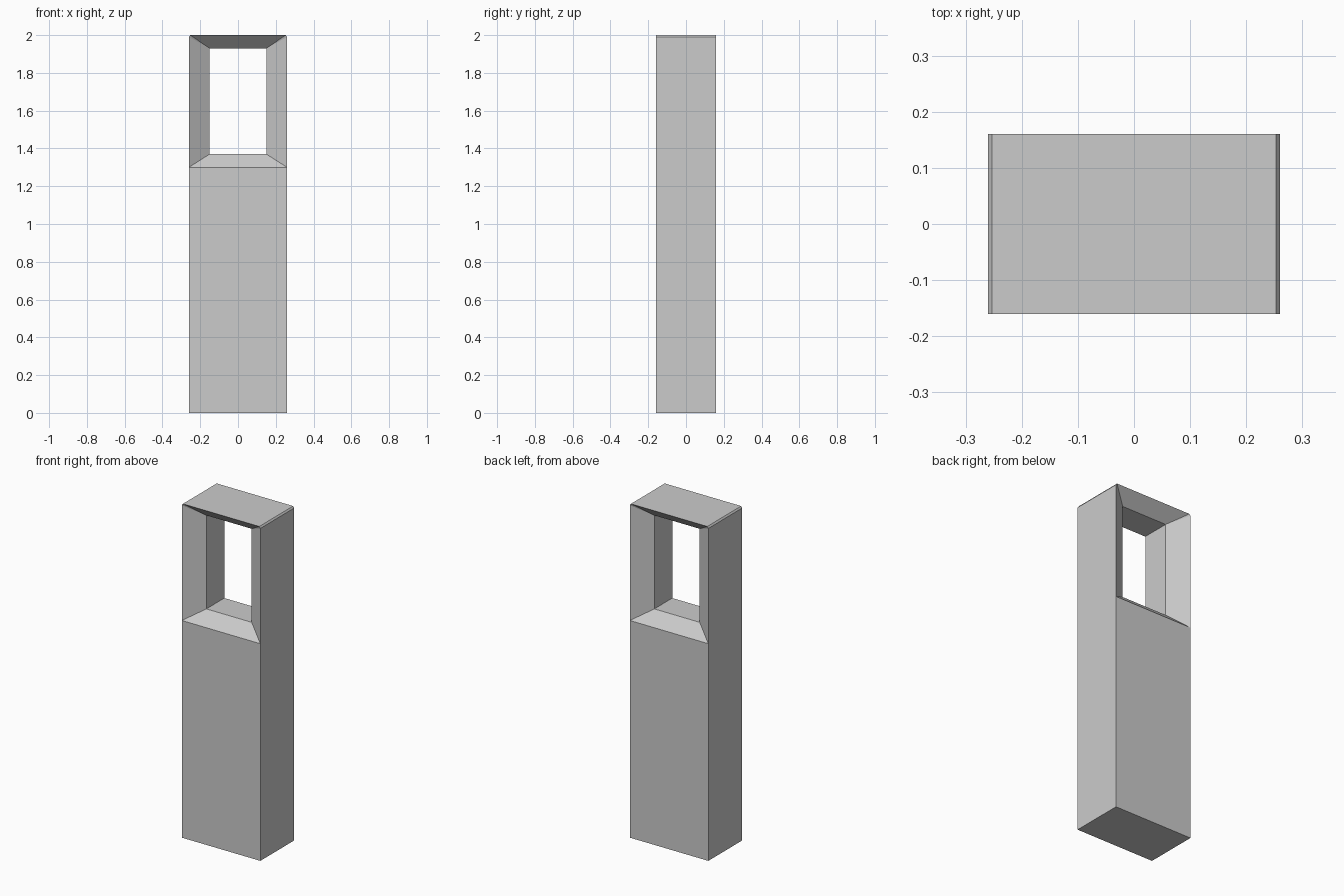
import bpy, bmesh

if "Cube" in bpy.data.objects:
    bpy.data.objects.remove(bpy.data.objects["Cube"])

HALF_DEPTH = 0.16
TUNNEL_HALF = 0.085

# Outer silhouette: base corners, sill corners, then the slightly eased top corners
OUTER = [(-0.26, 0), (0.26, 0), (0.26, 1.30), (0.26, 1.99),
         (0.253, 2.0), (-0.253, 2.0), (-0.26, 1.99), (-0.26, 1.30)]
# Window opening: lower right, upper right, upper left, lower left
INNER = [(0.15, 1.37), (0.15, 1.93), (-0.15, 1.93), (-0.15, 1.37)]

bm = bmesh.new()


def ring(points, y):
    return [bm.verts.new((x, y, z)) for x, z in points]


def bridge(a, b):
    for i in range(len(a)):
        j = (i + 1) % len(a)
        bm.faces.new((a[i], a[j], b[j], b[i]))


outer_rings, inner_rings = [], []
for side in (-1, 1):
    o = ring(OUTER, side * HALF_DEPTH)
    n = ring(INNER, side * TUNNEL_HALF)
    # Lower panel and splayed window reveal
    for face in ((o[0], o[1], o[2], o[7]),
                 (o[7], o[2], n[0], n[3]),
                 (o[2], o[3], n[1], n[0]),
                 (o[3], o[4], n[1]),
                 (o[4], o[5], n[2], n[1]),
                 (o[5], o[6], n[2]),
                 (o[6], o[7], n[3], n[2])):
        bm.faces.new(face)
    outer_rings.append(o)
    inner_rings.append(n)

# Outer walls and the straight tunnel through the window
bridge(*outer_rings)
bridge(*inner_rings)
bmesh.ops.recalc_face_normals(bm, faces=bm.faces)

mesh = bpy.data.meshes.new("pillar_with_window")
bm.to_mesh(mesh)
bm.free()
pillar = bpy.data.objects.new("pillar_with_window", mesh)
bpy.context.collection.objects.link(pillar)
